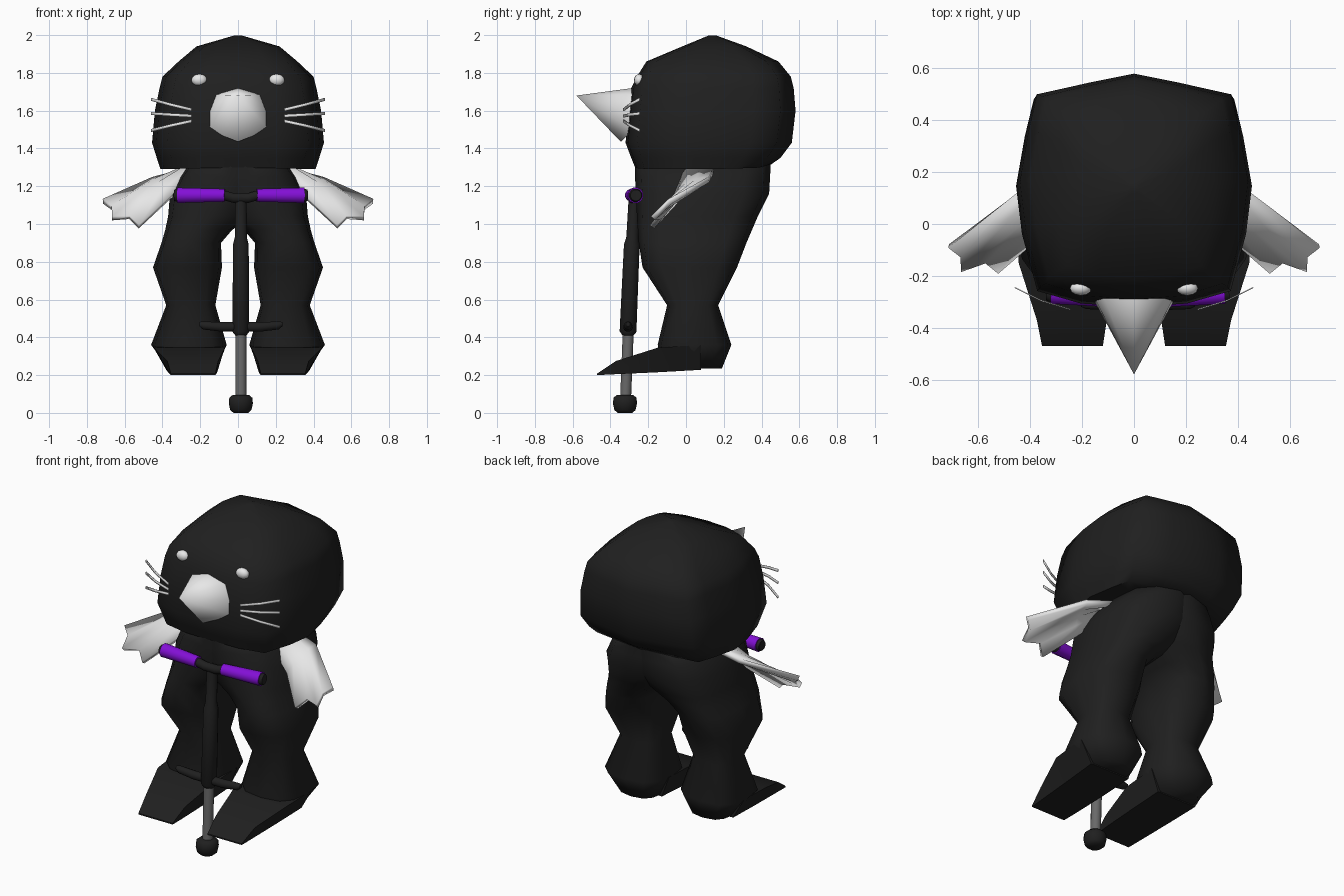
import bpy, bmesh, math
from mathutils import Vector

if "Cube" in bpy.data.objects:
    bpy.data.objects.remove(bpy.data.objects["Cube"], do_unlink=True)


def material(name, rgb):
    m = bpy.data.materials.new(name)
    m.use_nodes = True
    m.diffuse_color = (*rgb, 1)
    m.node_tree.nodes["Principled BSDF"].inputs["Base Color"].default_value = (*rgb, 1)
    return m


BLACK = material("black fur", (0.014, 0.014, 0.014))
WHITE = material("white", (0.8, 0.8, 0.8))
GREY = material("steel grey", (0.14, 0.14, 0.14))
PURPLE = material("purple grip", (0.23, 0.005, 0.68))


def build(name, verts, faces, mat, angle=50, thickness=0):
    mesh = bpy.data.meshes.new(name)
    mesh.from_pydata([tuple(v) for v in verts], [], faces)
    bm = bmesh.new()
    bm.from_mesh(mesh)
    bmesh.ops.recalc_face_normals(bm, faces=bm.faces)
    bm.to_mesh(mesh)
    bm.free()
    mesh.materials.append(mat)
    ob = bpy.data.objects.new(name, mesh)
    bpy.context.scene.collection.objects.link(ob)
    if thickness:
        mod = ob.modifiers.new("thickness", "SOLIDIFY")
        mod.thickness = thickness
        mod.offset = 0
    bpy.ops.object.select_all(action="DESELECT")
    ob.select_set(True)
    bpy.context.view_layer.objects.active = ob
    bpy.ops.object.shade_smooth_by_angle(angle=math.radians(angle))
    return ob


def loft(name, rings, mat, angle=50):
    """Skin a list of equal-length rings and cap both ends."""
    n = len(rings[0])
    verts = [v for r in rings for v in r]
    faces = [(i * n + j, i * n + (j + 1) % n, (i + 1) * n + (j + 1) % n, (i + 1) * n + j)
             for i in range(len(rings) - 1) for j in range(n)]
    faces += [tuple(range(n)), tuple(range(len(verts) - n, len(verts)))]
    return build(name, verts, faces, mat, angle)


def rounded_ring(z, x0, x1, y0, y1, n=12, power=0.7):
    pts = []
    for k in range(n):
        a = math.tau * k / n
        c, s = math.cos(a), math.sin(a)
        cx, cy = math.copysign(abs(c) ** power, c), math.copysign(abs(s) ** power, s)
        pts.append(((x0 + x1) / 2 + cx * (x1 - x0) / 2, (y0 + y1) / 2 + cy * (y1 - y0) / 2, z))
    return pts


def tube(name, stations, mat, n=12):
    """Round rod through (point, radius) stations."""
    pts = [Vector(p) for p, r in stations]
    axis = (pts[-1] - pts[0]).normalized()
    u = axis.orthogonal().normalized()
    w = axis.cross(u)
    rings = [[p + (u * math.cos(math.tau * k / n) + w * math.sin(math.tau * k / n)) * r
              for k in range(n)] for p, (_, r) in zip(pts, stations)]
    return loft(name, rings, mat)


# Head: one plan outline scaled into stacked rings, closing at the crown;
# the underside is slightly hollow and dips at the cheeks
half = [(0, 0), (.45, .015), (.82, .07), (.95, .32), (1, .53), (.925, .75), (.85, .91), (.4, .96), (0, 1)]
plan = half + [(-u, v) for u, v in half[-2:0:-1]]
levels = [(1.32, .25, -.2, .36), (1.30, .41, -.27, .44), (1.35, .43, -.29, .50), (1.43, .455, -.32, .56),
          (1.60, .44, -.305, .58), (1.72, .415, -.29, .57), (1.78, .40, -.26, .555),
          (1.86, .315, -.21, .49), (1.94, .22, -.02, .32), (1.998, .02, .12, .16)]
loft("head", [[(u * w, yf + v * (yb - yf), z + (.02 * max(0, v - .6) - .01 * abs(u) if z < 1.31 else 0))
               for u, v in plan] for z, w, yf, yb in levels], BLACK, 65)

# Beak: smooth cone with an off-centre tip
side_rim = [(.115, -.285, 1.685), (.155, -.28, 1.595), (.162, -.28, 1.5)]
rim = [(0, -.28, 1.72)] + side_rim + [(0, -.345, 1.435)] + [(-x, y, z) for x, y, z in side_rim[::-1]]
build("beak", rim + [(0, -.58, 1.68)], [(i, (i + 1) % 8, 8) for i in range(8)], WHITE, 180)

# Each leg continues upwards past the middle, so the pair merges into the torso
leg_levels = [(.235, .12, .37, -.12, .19), (.36, .06, .46, -.15, .24), (.57, .12, .38, -.1, .17),
              (.77, .085, .45, -.23, .27), (.90, .09, .405, -.25, .32), (.97, .03, .385, -.255, .35),
              (1.04, -.08, .37, -.26, .38), (1.16, -.2, .36, -.265, .44),
              (1.25, -.2, .315, -.27, .445), (1.34, -.2, .25, -.27, .45)]
# Foot sections from toe to heel: y, bottom z, top z, bottom x pair, top x pair
foot_levels = [(-.47, .2, .208, .12, .355, .12, .355), (-.37, .205, .275, .115, .36, .105, .375),
               (-.15, .215, .345, .11, .37, .07, .445), (.08, .228, .36, .11, .38, .062, .455)]

for s, side in ((1, "left"), (-1, "right")):
    loft(side + "_leg", [[(s * x, y, z) for x, y, z in rounded_ring(*r)] for r in leg_levels], BLACK, 75)
    loft(side + "_foot", [[(s * a, y, lo), (s * b, y, lo), (s * d, y, hi), (s * c, y, hi)]
                          for y, lo, hi, a, b, c, d in foot_levels], BLACK, 40)

    # Flipper: folded sheet fanning out to three points
    def span(a, b, bulge):
        a, b = Vector(a), Vector(b)
        return [a.lerp(b, t) + Vector((.3, -.6, .75)) * bulge * math.sin(math.pi * t)
                for t in (0, .25, .5, .75, 1)]
    rows = span((.24, .15, 1.29), (.23, -.02, 1.26), .05)
    rows += span((.45, .12, 1.235), (.385, -.06, 1.115), .04)
    rows += [Vector(p) for p in ((.715, -.085, 1.12), (.668, -.12, 1.085), (.667, -.175, 1.03),
                                 (.575, -.14, 1.035), (.525, -.18, .985))]
    rows = [Vector((s * p.x, p.y, p.z)) for p in rows]
    build(side + "_flipper", rows, [(i * 5 + j, i * 5 + j + 1, i * 5 + j + 6, i * 5 + j + 5)
                                    for i in range(2) for j in range(4)], WHITE, 40, .03)

    # Eye
    bm = bmesh.new()
    bmesh.ops.create_uvsphere(bm, u_segments=12, v_segments=8, radius=1)
    verts = [(s * .205 + v.co.x * .042, -.248 + v.co.y * .028, 1.762 + v.co.z * .032) for v in bm.verts]
    bm.verts.index_update()
    faces = [tuple(v.index for v in f.verts) for f in bm.faces]
    bm.free()
    build(side + "_eye", verts, faces, WHITE)

    # Whiskers: thin upright ribbons sweeping back
    for i, (z0, z1) in enumerate(((1.605, 1.66), (1.572, 1.585), (1.545, 1.495))):
        path = [(.245, -.33, z0), (.36, -.295, (z0 + z1) / 2), (.46, -.245, z1)]
        build(f"{side}_whisker_{i + 1}", [(s * x, y, z + h) for h in (-.008, .008) for x, y, z in path],
              [(0, 1, 4, 3), (1, 2, 5, 4)], WHITE, 50, .005)

# Spring stick: rubber tip, steel plunger, sleeve and stem
CX = .015
tube("rubber_tip", [((CX, -.323, z), r) for z, r in
                    ((.0, .04), (.015, .058), (.05, .066), (.08, .063), (.095, .045))], BLACK)
tube("plunger", [((CX, -.32, .07), .03), ((CX, -.305, .45), .03)], GREY)
tube("sleeve", [((CX, -.308, .41), .03), ((CX, -.307, .43), .046), ((CX, -.287, .89), .043),
                ((CX, -.284, .93), .033), ((CX, -.272, 1.15), .032)], BLACK)
tube("foot_pegs", [((CX + x, -.307, z), r) for x, z, r in
                   ((-.22, .47, .012), (-.2, .463, .022), (-.1, .455, .026), (.1, .455, .026),
                    (.2, .463, .022), (.22, .47, .012))], BLACK)

# Handlebar and grips
tube("handlebar", [((CX + x, y, z), .027) for x, y, z in
                   ((-.352, -.265, 1.152), (-.09, -.288, 1.152), (-.04, -.284, 1.138),
                    (.04, -.284, 1.138), (.09, -.288, 1.152), (.352, -.265, 1.152))], BLACK)
for s, side in ((1, "left"), (-1, "right")):
    tube(side + "_grip", [((CX + s * .085, -.288, 1.152), .035), ((CX + s * .335, -.267, 1.152), .042)], PURPLE)
    tube(side + "_grip_end", [((CX + s * .334, -.267, 1.152), .036), ((CX + s * .352, -.265, 1.152), .03)], BLACK)
